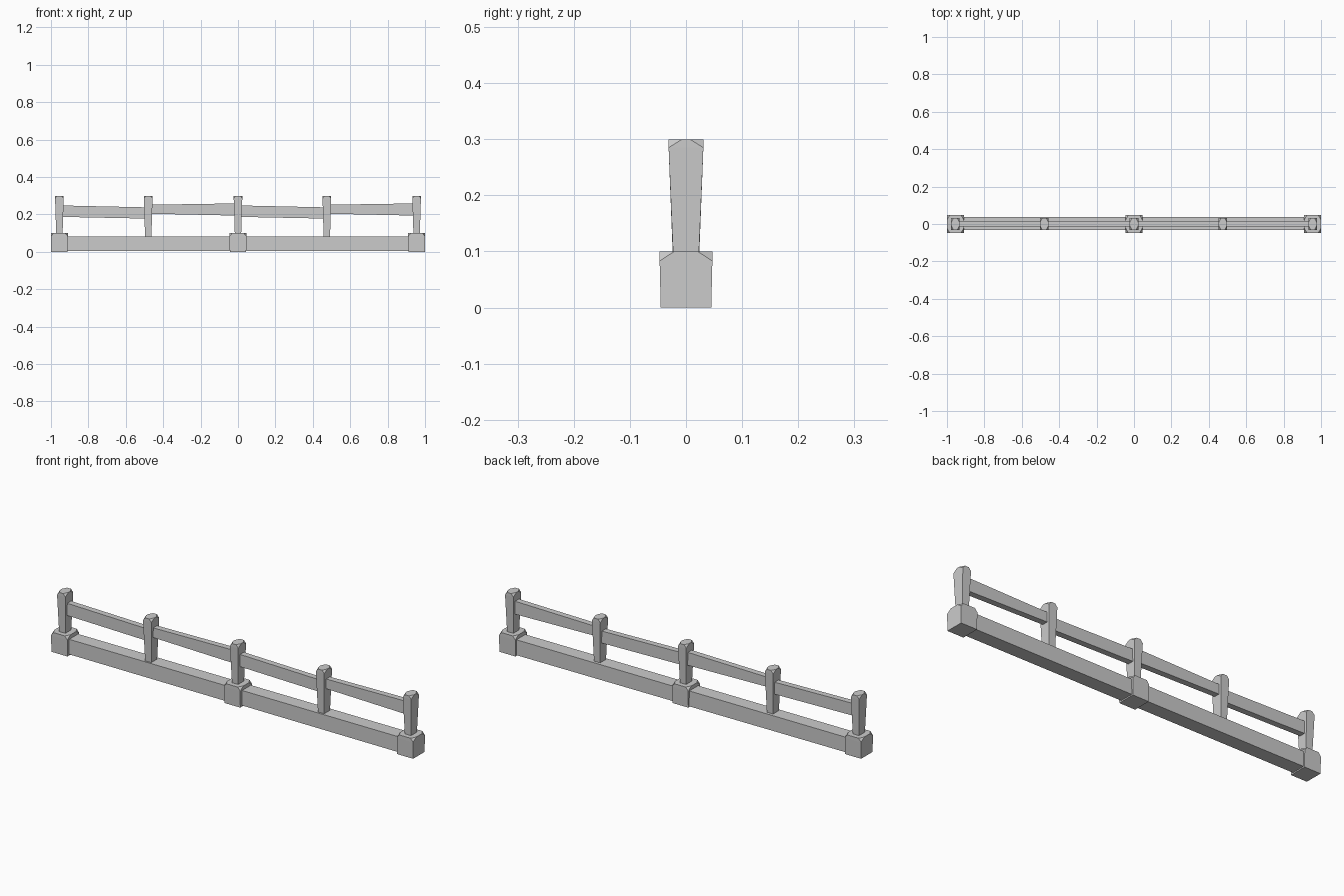
import bpy, bmesh
from mathutils import Vector

if "Cube" in bpy.data.objects:
    bpy.data.objects.remove(bpy.data.objects["Cube"])


def hull(name, points):
    """Convex low-poly solid with flat faces."""
    bm = bmesh.new()
    for p in points:
        bm.verts.new(p)
    bmesh.ops.convex_hull(bm, input=bm.verts)
    bmesh.ops.dissolve_limit(bm, angle_limit=0.01, verts=bm.verts, edges=bm.edges)
    bmesh.ops.recalc_face_normals(bm, faces=bm.faces)
    mesh = bpy.data.meshes.new(name)
    bm.to_mesh(mesh)
    bm.free()
    obj = bpy.data.objects.new(name, mesh)
    bpy.context.collection.objects.link(obj)
    return obj


def clipped_block(name, x, z0, z1, bottom, top, cut):
    """Tapered block whose four top corners are sliced off."""
    pts = []
    for sx in (-1, 1):
        for sy in (-1, 1):
            pts += [
                (x + sx * bottom[0], sy * bottom[1], z0),
                (x + sx * top[0], sy * top[1], z1 - cut[2]),
                (x + sx * (top[0] - cut[0]), sy * top[1], z1),
                (x + sx * top[0], sy * (top[1] - cut[1]), z1),
            ]
    return hull(name, pts)


def beam(name, x0, x1, left_z, right_z, y0, y1):
    """Straight bar with its own height range at each end."""
    return hull(name, [(x, y, z) for x, zs in ((x0, left_z), (x1, right_z))
                       for y in (y0, y1) for z in zs])


# Footing blocks
for x in (-0.955, 0.0, 0.955):
    clipped_block("footing_block", x, 0, 0.10, (0.044, 0.045), (0.045, 0.047),
                  (0.014, 0.026, 0.017))

# Posts: tall ones on the beams, shorter ones on the footings
posts = [-0.955, -0.48, 0.0, 0.475, 0.955]
for i, x in enumerate(posts):
    z0 = 0.078 if i % 2 else 0.095
    clipped_block("post", x, z0, 0.30, (0.017, 0.023), (0.023, 0.031),
                  (0.012, 0.024, 0.015))

# Ground beams
for x0, x1 in ((-0.92, -0.03), (0.03, 0.92)):
    beam("ground_beam", x0, x1, (0.006, 0.081), (0.004, 0.081), -0.032, 0.038)

# Hand rails, alternating in height
low = ((0.187, 0.248), (0.178, 0.238))
high = ((0.204, 0.252), (0.194, 0.259))
for i in range(4):
    left_z, right_z = high if i % 2 else low
    beam("hand_rail", posts[i] + 0.012, posts[i + 1] - 0.012,
         left_z, right_z, -0.014, 0.016)
